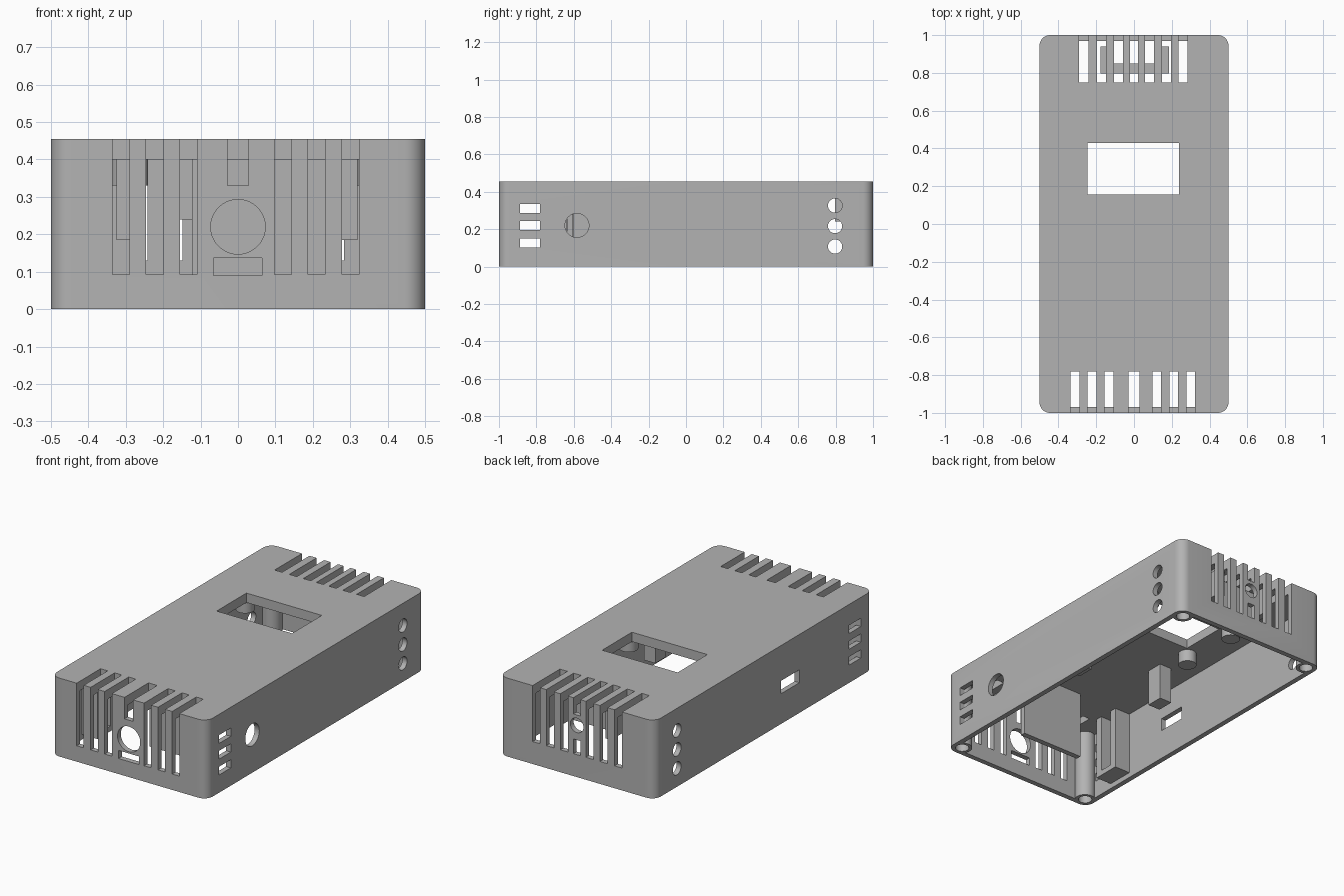
import bpy, bmesh, math
from mathutils import Matrix, Vector

if "Cube" in bpy.data.objects:
    bpy.data.objects.remove(bpy.data.objects["Cube"])

grey = bpy.data.materials.new("plain grey")
grey.diffuse_color = (0.45, 0.45, 0.45, 1)
grey.use_nodes = True
grey.node_tree.nodes["Principled BSDF"].inputs["Base Color"].default_value = grey.diffuse_color


def make(name, bm):
    bmesh.ops.recalc_face_normals(bm, faces=bm.faces)
    me = bpy.data.meshes.new(name)
    bm.to_mesh(me)
    bm.free()
    ob = bpy.data.objects.new(name, me)
    me.materials.append(grey)
    bpy.context.collection.objects.link(ob)
    return ob


def box(name, x0, x1, y0, y1, z0, z1, round_corner=0):
    bm = bmesh.new()
    bmesh.ops.create_cube(bm, size=1)
    for v in bm.verts:
        v.co = Vector(((x0, x1)[v.co.x > 0], (y0, y1)[v.co.y > 0], (z0, z1)[v.co.z > 0]))
    if round_corner:
        up = [e for e in bm.edges if abs(e.verts[0].co.z - e.verts[1].co.z) > 0.01]
        bmesh.ops.bevel(bm, geom=up, offset=round_corner, segments=8, profile=0.5, affect='EDGES')
    return make(name, bm)


def rod(name, centre, r, length, axis='Z'):
    bm = bmesh.new()
    rot = {'X': Matrix.Rotation(math.pi / 2, 4, 'Y'),
           'Y': Matrix.Rotation(math.pi / 2, 4, 'X'), 'Z': Matrix()}[axis]
    bmesh.ops.create_cone(bm, cap_ends=True, segments=40, radius1=r, radius2=r, depth=length,
                          matrix=Matrix.Translation(centre) @ rot)
    return make(name, bm)


def combine(target, other, op='DIFFERENCE'):
    m = target.modifiers.new("bool", 'BOOLEAN')
    m.operation, m.solver, m.object = op, 'EXACT', other
    bpy.context.view_layer.objects.active = target
    bpy.ops.object.modifier_apply(modifier=m.name)
    bpy.data.objects.remove(other)


# Hollow case, open underneath
H, ROOF, W = 0.455, 0.40, 0.03
case = box("case", -0.5, 0.5, -1, 1, 0, H, 0.055)
combine(case, box("cut", -0.5 + W, 0.5 - W, -1 + W, 1 - W, -0.1, ROOF, 0.03))

# Corner screw posts with blind holes
for sx in (-1, 1):
    for sy in (-1, 1):
        combine(case, rod("post", (sx * 0.44, sy * 0.942, 0.205), 0.055, 0.41), 'UNION')
        combine(case, rod("cut", (sx * 0.44, sy * 0.942, 0.1), 0.037, 0.4))

cuts = []
# Front vents that wrap onto the top
for c in (-0.3125, -0.2225, -0.1325, 0.12, 0.21, 0.301):
    cuts.append(box("cut", c - 0.0228, c + 0.0228, -1.1, -0.78, 0.092, 0.6))
cuts.append(box("cut", -0.028, 0.028, -1.1, -0.78, 0.33, 0.6))
cuts.append(rod("cut", (0, -1, 0.22), 0.073, 0.15, 'Y'))
cuts.append(box("cut", -0.066, 0.064, -1.1, -0.94, 0.09, 0.137))

# Back vents that wrap onto the top
for c in (-0.266, -0.172, -0.082, 0.082, 0.172, 0.26):
    cuts.append(box("cut", c - 0.024, c + 0.024, 0.75, 1.1, 0.13, 0.6))
cuts.append(box("cut", -0.022, 0.022, 0.75, 1.1, 0.36, 0.6))
cuts.append(box("cut", -0.022, 0.022, 0.9, 1.1, 0.13, 0.215))
cuts.append(rod("cut", (0, 1, 0.3), 0.042, 0.15, 'Y'))

# Side slots and round holes on both sides
for s in (-1, 1):
    for z in (0.127, 0.219, 0.31):
        x0, x1 = sorted((s * 0.45, s * 0.6))
        cuts.append(box("cut", x0, x1, -0.888, -0.78, z - 0.024, z + 0.024))
    for z in (0.107, 0.216, 0.326):
        cuts.append(rod("cut", (s * 0.5, 0.797, z), 0.038, 0.15, 'X'))

# Single openings: right round hole, left port, top display window
cuts.append(rod("cut", (0.5, -0.583, 0.22), 0.064, 0.15, 'X'))
cuts.append(box("cut", -0.6, -0.45, -0.325, -0.155, 0.175, 0.25))
cuts.append(box("cut", -0.247, 0.237, 0.157, 0.43, 0.3, 0.6))
for c in cuts:
    combine(case, c)

# Inside parts hanging from the roof
TOP = ROOF + 0.01
box("divider_plate", -0.123, 0.277, -0.635, -0.604, 0.005, TOP)
box("support_block_left", -0.325, -0.246, -0.17, -0.07, 0.185, TOP)
box("support_block_right", 0.246, 0.32, -0.17, -0.07, 0.185, TOP)
box("holder_front", -0.178, 0.186, 0.796, 0.85, 0.24, ROOF)
box("holder_arm_left", -0.178, -0.142, 0.85, 0.94, 0.24, ROOF)
box("holder_arm_right", 0.142, 0.186, 0.85, 0.94, 0.24, ROOF)

# Bracket on the left wall
box("bracket_rib_front", -0.475, -0.37, -0.76, -0.72, 0.03, TOP)
box("bracket_rib_back", -0.475, -0.37, -0.64, -0.60, 0.03, TOP)
box("bracket_foot", -0.475, -0.37, -0.72, -0.64, 0.03, 0.06)

# Short studs round the display window
studs = [rod("display_stud", (sx * 0.29, y, 0.37), 0.05, 0.08)
         for sx in (-1, 1) for y in (0.11, 0.48)]

# Smooth round surfaces, keep edges sharp
bpy.ops.object.select_all(action='DESELECT')
for ob in [case] + studs:
    ob.select_set(True)
bpy.context.view_layer.objects.active = case
bpy.ops.object.shade_smooth_by_angle(angle=math.radians(30))
